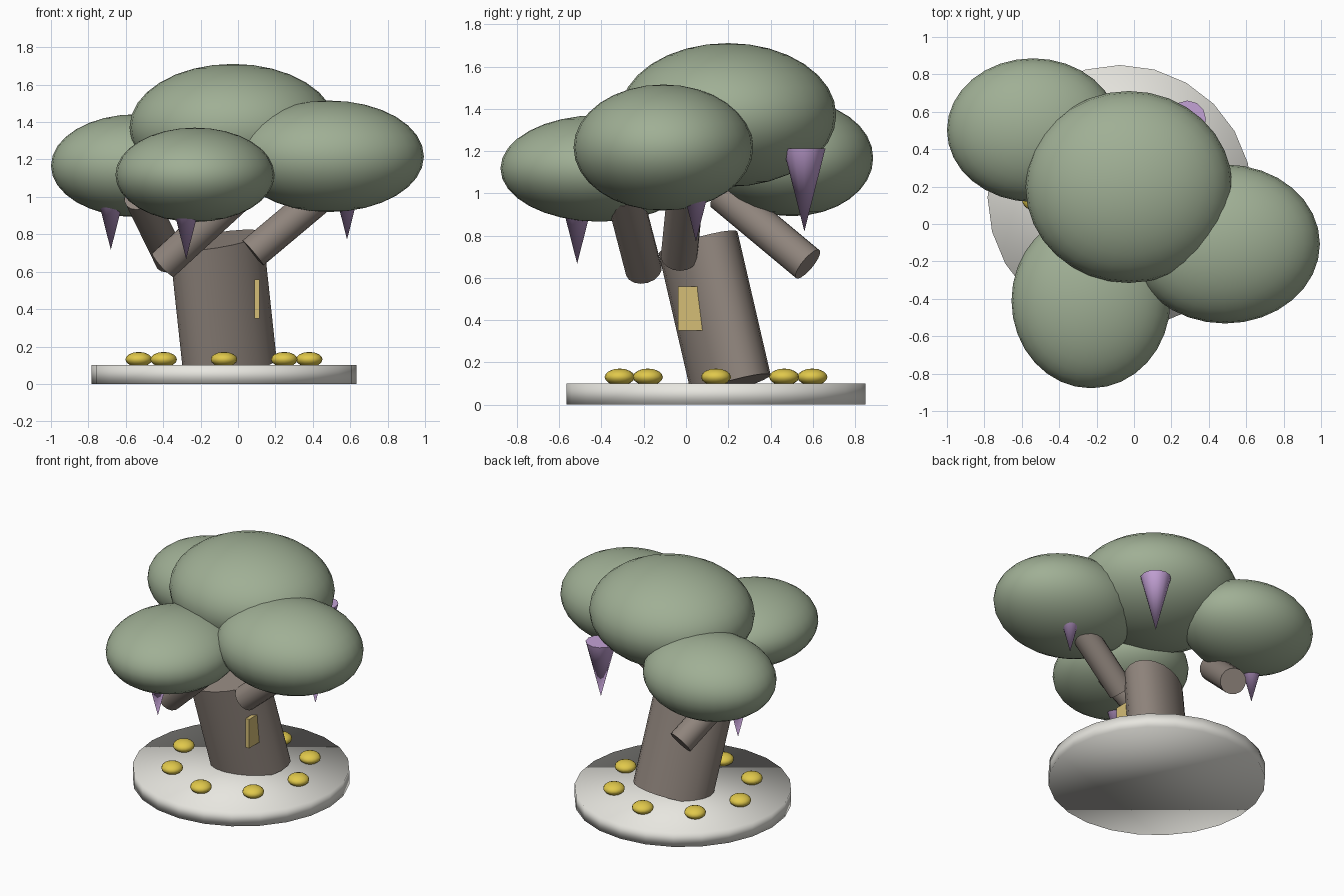
import bpy, bmesh, math
from mathutils import Vector, Matrix

if "Cube" in bpy.data.objects:
    bpy.data.objects.remove(bpy.data.objects["Cube"])


def material(name, rgb):
    m = bpy.data.materials.new(name)
    m.diffuse_color = (*rgb, 1)
    m.use_nodes = True
    m.node_tree.nodes["Principled BSDF"].inputs["Base Color"].default_value = m.diffuse_color
    return m


STONE = material("stone", (0.80, 0.79, 0.74))
BARK = material("bark", (0.28, 0.235, 0.205))
LEAF = material("leaf", (0.35, 0.43, 0.30))
GOLD = material("gold", (0.75, 0.58, 0.07))
LILAC = material("lilac", (0.55, 0.36, 0.67))
PANE = material("pane", (0.66, 0.51, 0.18))


def finish(name, mat, angle=40):
    o = bpy.context.object
    o.name = name
    o.data.materials.append(mat)
    if angle:
        bpy.ops.object.shade_smooth_by_angle(angle=math.radians(angle))
    else:
        bpy.ops.object.shade_smooth()
    return o


def ellipsoid(name, mat, loc, radii, segs=32, rings=16):
    bpy.ops.mesh.primitive_uv_sphere_add(segments=segs, ring_count=rings, location=loc)
    bpy.context.object.scale = radii
    finish(name, mat)


def leaning_column(name, start, end, a, b, turn, sides):
    """Elliptical cylinder between two points, with caps square to its axis."""
    start, end = Vector(start), Vector(end)
    d = (end - start).normalized()
    bm = bmesh.new()
    rings = []
    spin = Matrix.Rotation(turn, 3, 'Z')
    for c in (start, end):
        ring = []
        for i in range(sides):
            t = 2 * math.pi * i / sides
            e = spin @ Vector((a * math.cos(t), b * math.sin(t), 0))
            ring.append(bm.verts.new(c + e - d * e.dot(d)))
        rings.append(ring)
    lo, hi = rings
    for i in range(sides):
        j = (i + 1) % sides
        bm.faces.new((lo[i], lo[j], hi[j], hi[i]))
    bm.faces.new(lo[::-1])
    bm.faces.new(hi)
    me = bpy.data.meshes.new(name)
    bm.to_mesh(me)
    bm.free()
    o = bpy.data.objects.new(name, me)
    bpy.context.collection.objects.link(o)
    bpy.ops.object.select_all(action='DESELECT')
    o.select_set(True)
    bpy.context.view_layer.objects.active = o
    finish(name, BARK)


# Round base
CX, CY = -0.075, 0.142
bpy.ops.mesh.primitive_cylinder_add(vertices=24, radius=0.708, depth=0.1, location=(CX, CY, 0.05))
finish("base", STONE, 0)

# Leaning oval trunk
leaning_column("trunk", (-0.043, 0.214, 0.09), (-0.116, 0.057, 0.768),
               0.27, 0.176, math.radians(26.6), 20)

# Branches: free lower end and direction
branches = [
    ("right", (0.08, -0.033, 0.70), (1.19, 0.10, 1)),
    ("back", (-0.36, 0.576, 0.665), (-0.49, -1.2, 1)),
    ("front", (-0.40, -0.20, 0.637), (1.09, -0.26, 1)),
]
for side, p, d in branches:
    mid = Vector(p) + Vector(d).normalized() * 0.275
    bpy.ops.mesh.primitive_cylinder_add(vertices=16, radius=0.087, depth=0.55, location=mid,
                                        rotation=Vector(d).to_track_quat('Z', 'Y').to_euler())
    finish("branch_" + side, BARK)

# Leaf clouds
ellipsoid("canopy_top", LEAF, (-0.027, 0.198, 1.371), (0.553, 0.513, 0.34))
ellipsoid("canopy_back", LEAF, (-0.54, 0.502, 1.167), (0.46, 0.384, 0.275))
ellipsoid("canopy_right", LEAF, (0.487, -0.107, 1.217), (0.507, 0.425, 0.298))
ellipsoid("canopy_front", LEAF, (-0.23, -0.41, 1.118), (0.425, 0.468, 0.252))

# Hanging blossoms: x, y and tip height
for i, (x, y, tip) in enumerate([(-0.68, 0.38, 0.717), (-0.277, -0.515, 0.667),
                                 (0.583, 0.047, 0.772), (0.285, 0.56, 0.82)]):
    bpy.ops.mesh.primitive_cone_add(vertices=12, radius1=0.1, radius2=0, depth=0.393,
                                    location=(x, y, tip + 0.1965), rotation=(math.pi, 0, 0))
    finish(f"blossom_{i + 1}", LILAC)

# Glowing window set into the trunk
bpy.ops.mesh.primitive_cube_add(size=1, location=(0.101, 0.05, 0.455))
bpy.context.object.scale = (0.028, 0.176, 0.208)
finish("window", PANE)

# Ring of golden pebbles
for i in range(8):
    t = i * math.pi / 4
    ellipsoid(f"pebble_{i + 1}", GOLD,
              (CX + 0.456 * math.cos(t), CY + 0.456 * math.sin(t), 0.131),
              (0.071, 0.071, 0.04), 16, 8)
